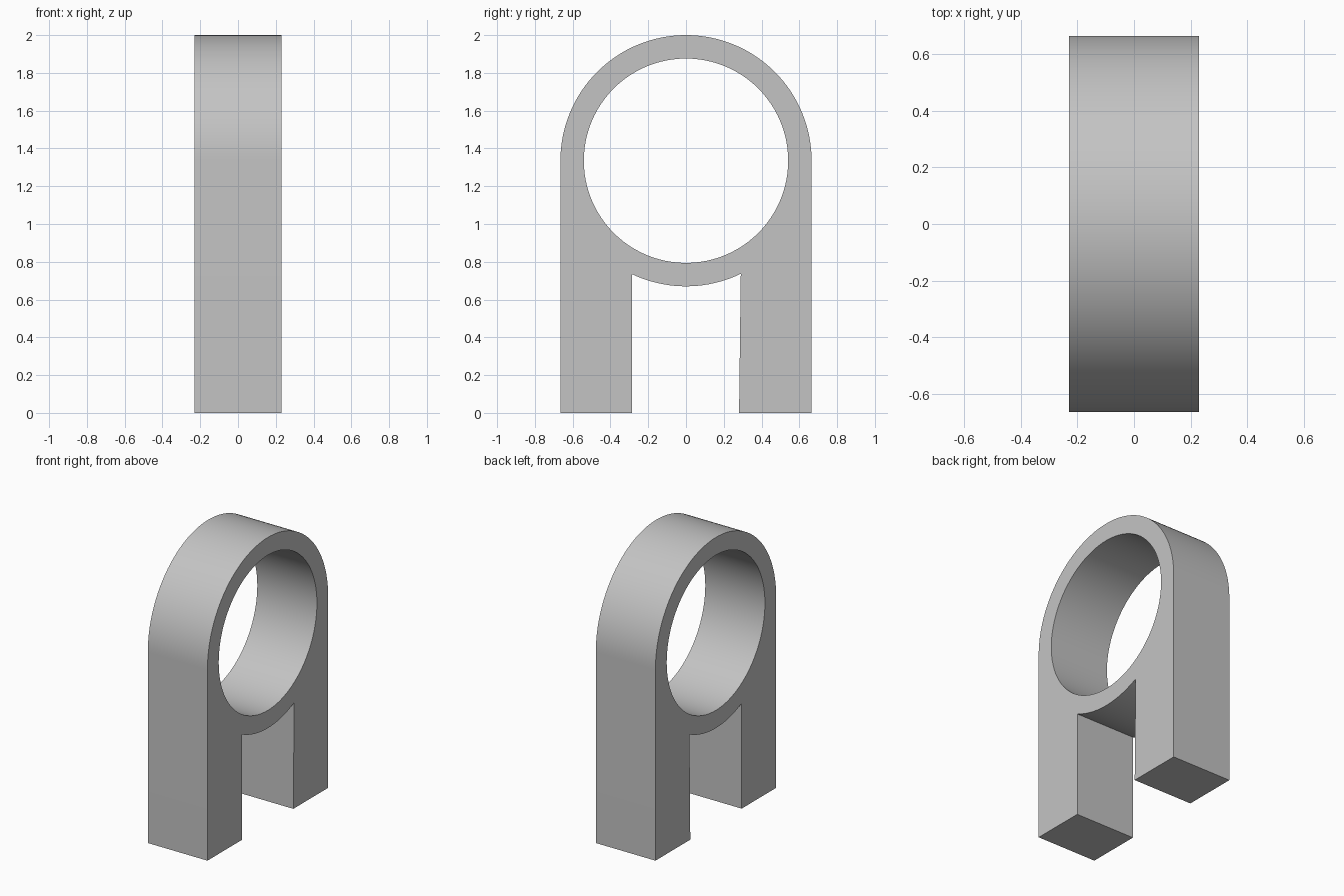
import bpy
import bmesh
from math import asin, cos, pi, radians, sin

cube = bpy.data.objects.get("Cube")
if cube:
    bpy.data.objects.remove(cube, do_unlink=True)

HALF_WIDTH = 0.23
CENTRE_Z = 1.335
OUTER_R = 0.665
HOLE_R = 0.541


def arc(radius, start, end, steps):
    """Points (y, z) along an arc around the ring centre."""
    angles = [start + (end - start) * i / steps for i in range(steps + 1)]
    return [(radius * cos(a), CENTRE_Z + radius * sin(a)) for a in angles]


def add_loop(bm, points):
    verts = [bm.verts.new((-HALF_WIDTH, y, z)) for y, z in points]
    return [bm.edges.new((v, verts[(i + 1) % len(verts)]))
            for i, v in enumerate(verts)]


# Outline: domed top, two legs, and the underside of the ring between them
gap_front = -pi / 2 - asin(0.285 / OUTER_R)
gap_back = -pi / 2 + asin(0.29 / OUTER_R)
outline = arc(OUTER_R, 0, pi, 64)
outline += [(-OUTER_R, 0), (-0.285, 0)]
outline += arc(OUTER_R, gap_front, gap_back, 20)
outline += [(0.281, 0), (OUTER_R, 0)]
hole = arc(HOLE_R, 0, 2 * pi, 96)[:-1]

# Fill the profile and extrude it across the width
bm = bmesh.new()
edges = add_loop(bm, outline) + add_loop(bm, hole)
bmesh.ops.triangle_fill(bm, edges=edges, use_beauty=True, normal=(-1, 0, 0))
result = bmesh.ops.extrude_face_region(bm, geom=bm.faces[:], use_keep_orig=True)
moved = [g for g in result["geom"] if isinstance(g, bmesh.types.BMVert)]
bmesh.ops.translate(bm, verts=moved, vec=(2 * HALF_WIDTH, 0, 0))
bmesh.ops.recalc_face_normals(bm, faces=bm.faces[:])
mesh = bpy.data.meshes.new("ring_stand")
bm.to_mesh(mesh)
bm.free()
stand = bpy.data.objects.new("ring_stand", mesh)
bpy.context.collection.objects.link(stand)

# Plain grey material
colour = (0.55, 0.55, 0.55, 1)
grey = bpy.data.materials.new("plain_grey")
grey.use_nodes = True
grey.diffuse_color = colour
grey.node_tree.nodes["Principled BSDF"].inputs["Base Color"].default_value = colour
mesh.materials.append(grey)

# Smooth curved walls, sharp edges elsewhere
bpy.ops.object.select_all(action="DESELECT")
stand.select_set(True)
bpy.context.view_layer.objects.active = stand
bpy.ops.object.shade_smooth_by_angle(angle=radians(30))
